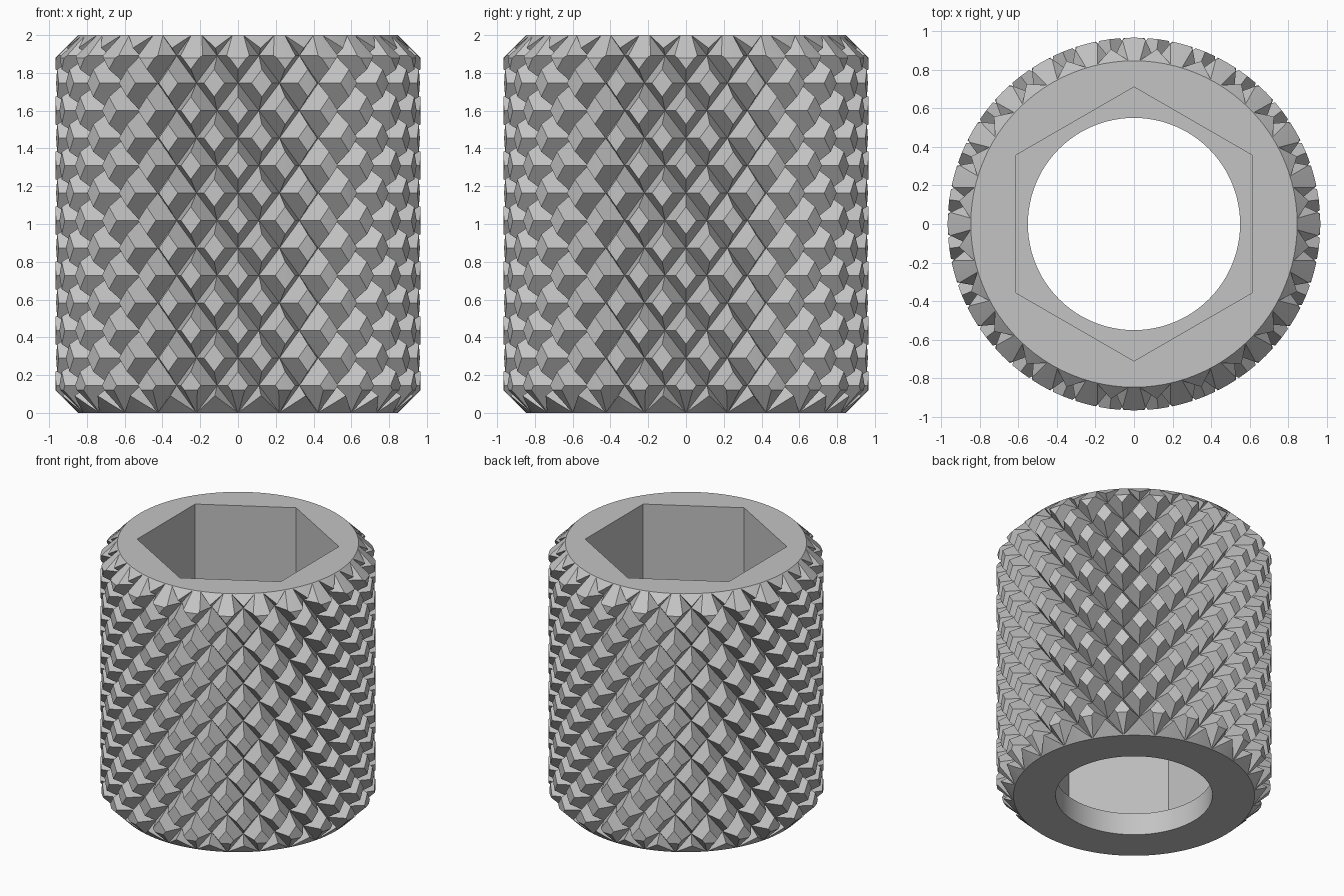
import bpy
import bmesh
import math

if "Cube" in bpy.data.objects:
    bpy.data.objects.remove(bpy.data.objects["Cube"])

HEIGHT = 2.0
OUTER = 0.966        # radius of the trimmed studs
VALLEY = 0.85        # radius of the groove bottoms
TRIM = 0.5           # share of each stud cut flat
PEAK = VALLEY + (OUTER - VALLEY) / (1 - TRIM)
COLUMNS = 48
ROW = 0.1455
CHAMFER = 0.12

steel = bpy.data.materials.new("plain_grey")
steel.use_nodes = True
grey = (0.55, 0.55, 0.55, 1)
steel.diffuse_color = grey
steel.node_tree.nodes["Principled BSDF"].inputs["Base Color"].default_value = grey


def finish(bm, name):
    bmesh.ops.recalc_face_normals(bm, faces=bm.faces)
    mesh = bpy.data.meshes.new(name)
    bm.to_mesh(mesh)
    bm.free()
    mesh.materials.append(steel)
    obj = bpy.data.objects.new(name, mesh)
    bpy.context.collection.objects.link(obj)
    return obj


def ring(bm, radius, z, count):
    """Ring of vertices that starts at the front."""
    step = 2 * math.pi / count
    return [bm.verts.new((radius * math.sin(i * step),
                          -radius * math.cos(i * step), z))
            for i in range(count)]


def lathe(name, profile, count):
    """Closed solid from (radius, z) pairs."""
    bm = bmesh.new()
    rings = [ring(bm, r, z, count) for r, z in profile]
    for low, high in zip(rings, rings[1:]):
        for i in range(count):
            j = (i + 1) % count
            bm.faces.new((low[i], low[j], high[j], high[i]))
    bm.faces.new(rings[0])
    bm.faces.new(rings[-1])
    return finish(bm, name)


def knurled_blank(name):
    """Checkerboard of four-sided studs wrapped round a cylinder."""
    bm = bmesh.new()
    rows = list(range(-1, 16))
    rings = []
    for k in rows:
        verts = ring(bm, VALLEY, k * ROW, COLUMNS)
        for i, v in enumerate(verts):
            if (i + k) % 2:
                v.co.x *= PEAK / VALLEY
                v.co.y *= PEAK / VALLEY
        rings.append(verts)
    for k, low, high in zip(rows, rings, rings[1:]):
        for i in range(COLUMNS):
            j = (i + 1) % COLUMNS
            a, b, c, d = low[i], low[j], high[j], high[i]
            if (i + k) % 2:
                tris = ((a, b, d), (b, c, d))
            else:
                tris = ((a, b, c), (a, c, d))
            for tri in tris:
                bm.faces.new(tri)
    # fan caps
    for verts, k in ((rings[0], rows[0]), (rings[-1], rows[-1])):
        centre = bm.verts.new((0, 0, k * ROW))
        for i in range(COLUMNS):
            bm.faces.new((verts[i], verts[(i + 1) % COLUMNS], centre))
    return finish(bm, name)


def boolean(target, cutter, operation):
    cutter.hide_render = True
    mod = target.modifiers.new(cutter.name, "BOOLEAN")
    mod.operation = operation
    mod.solver = "EXACT"
    mod.object = cutter
    bpy.context.view_layer.objects.active = target
    bpy.ops.object.modifier_apply(modifier=mod.name)
    bpy.data.objects.remove(cutter)


# knurled sleeve, trimmed to a chamfered cylinder
sleeve = knurled_blank("knurled_sleeve")
end = VALLEY - 0.004
envelope = lathe("envelope", [(end, 0), (OUTER, CHAMFER),
                              (OUTER, HEIGHT - CHAMFER), (end, HEIGHT)], 96)
boolean(sleeve, envelope, "INTERSECT")

# round through hole and hexagonal socket
boolean(sleeve, lathe("round_hole", [(0.55, -0.3), (0.55, 1)], 96), "DIFFERENCE")
boolean(sleeve, lathe("hex_socket", [(0.71, 0.17), (0.71, 2.4)], 6), "DIFFERENCE")

# smooth only the round surfaces
bpy.ops.object.select_all(action="DESELECT")
sleeve.select_set(True)
bpy.context.view_layer.objects.active = sleeve
bpy.ops.object.shade_smooth_by_angle(angle=math.radians(10))
